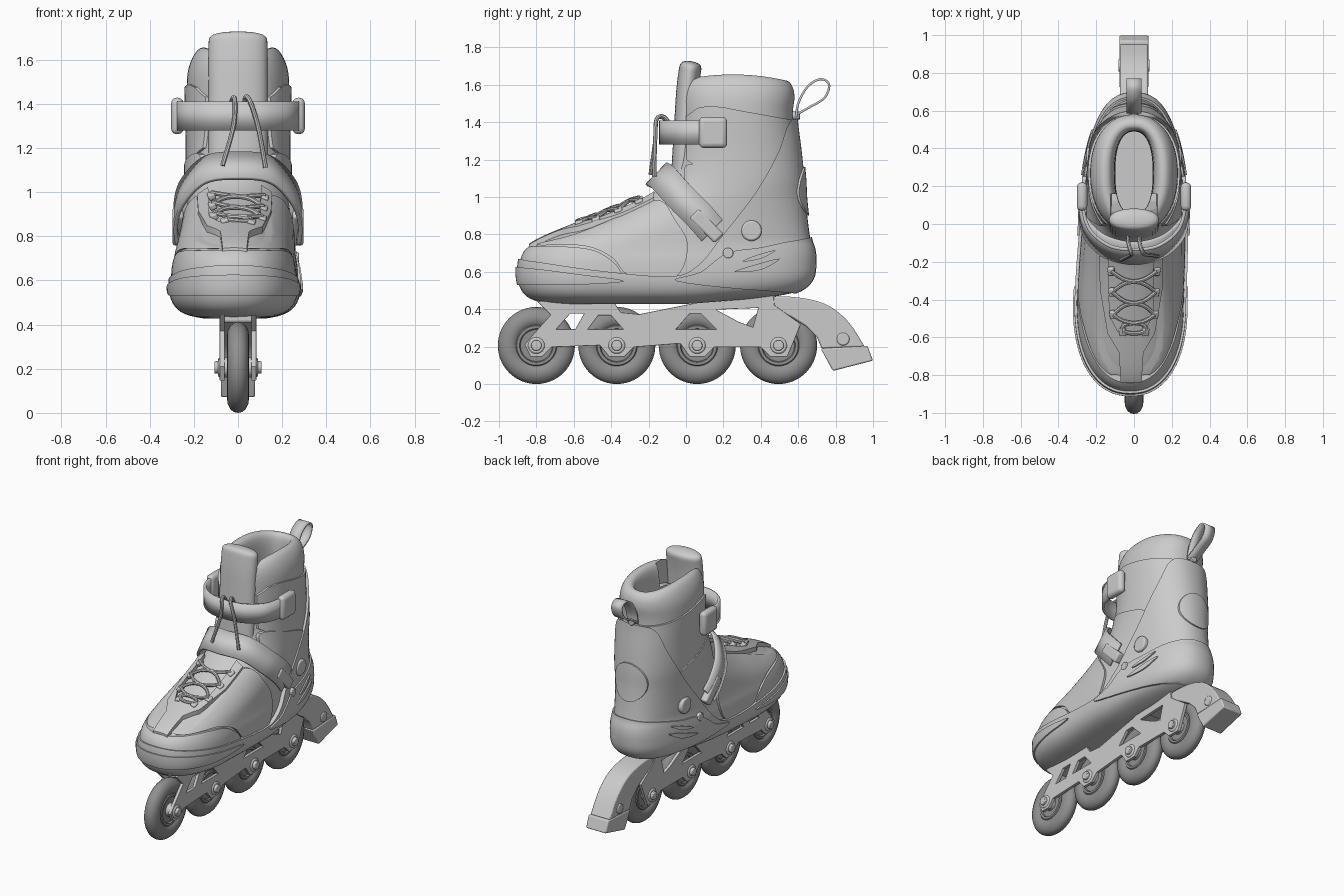
import bpy, bmesh, math
from mathutils import Vector
from mathutils.bvhtree import BVHTree

if "Cube" in bpy.data.objects:
    bpy.data.objects.remove(bpy.data.objects["Cube"])


def smooth(P, n=5, closed=False):
    """Catmull-Rom through a list of tuples."""
    m, out = len(P), []
    for i in range(m if closed else m - 1):
        q = [P[(i + k) % m] if closed else P[min(max(i + k, 0), m - 1)] for k in (-1, 0, 1, 2)]
        for s in range(n):
            t = s / n
            out.append(tuple(b + .5 * t * (c - a + t * (2*a - 5*b + 4*c - d + t * (3*(b - c) + d - a)))
                             for a, b, c, d in zip(*q)))
    return out if closed else out + [tuple(P[-1])]


def add(name, bm):
    bmesh.ops.recalc_face_normals(bm, faces=bm.faces)
    me = bpy.data.meshes.new(name)
    bm.to_mesh(me)
    bm.free()
    ob = bpy.data.objects.new(name, me)
    bpy.context.collection.objects.link(ob)
    return ob


def prism(name, poly, axis, lo, hi):
    """Extrude a 2D outline along x (yz outline), y (xz outline) or z (xy outline)."""
    bm = bmesh.new()
    put = {'x': lambda a, b: (lo, a, b), 'y': lambda a, b: (a, lo, b), 'z': lambda a, b: (a, b, lo)}[axis]
    f = bm.faces.new([bm.verts.new(put(*p)) for p in poly])
    r = bmesh.ops.extrude_face_region(bm, geom=[f])
    d = Vector([(hi - lo) * (axis == c) for c in 'xyz'])
    bmesh.ops.translate(bm, vec=d, verts=[v for v in r['geom'] if isinstance(v, bmesh.types.BMVert)])
    return add(name, bm)


def bake(ob):
    me = bpy.data.meshes.new_from_object(ob.evaluated_get(bpy.context.evaluated_depsgraph_get()))
    new = bpy.data.objects.new(ob.name + "_part", me)
    new.matrix_world = ob.matrix_basis.copy()
    bpy.context.collection.objects.link(new)
    name = ob.name
    bpy.data.objects.remove(ob)
    new.name = name
    return new


def boolean(ob, cutter, op):
    m = ob.modifiers.new("cut", 'BOOLEAN')
    m.operation, m.solver, m.object = op, 'EXACT', cutter
    ob = bake(ob)
    bpy.data.objects.remove(cutter)
    return ob


# Boot cross-sections: z, front y, back y, half width, widest y, front and back exponents
KEYS = [(.455, -.70, .45, .13, -.35, 2.2, 2.4), (.47, -.79, .55, .20, -.40, 2.3, 2.5),
        (.50, -.845, .61, .245, -.42, 2.3, 2.6), (.56, -.872, .65, .266, -.42, 2.3, 2.6),
        (.65, -.872, .66, .265, -.40, 2.3, 2.6), (.71, -.845, .656, .255, -.35, 2.3, 2.6),
        (.76, -.77, .64, .248, -.25, 2.3, 2.5), (.82, -.63, .63, .242, -.10, 2.2, 2.4),
        (.90, -.43, .62, .235, .05, 2.1, 2.3), (1.0, -.21, .61, .23, .18, 2.1, 2.2),
        (1.1, -.10, .605, .227, .25, 2.2, 2.2), (1.25, -.055, .59, .226, .27, 2.2, 2.2),
        (1.42, -.045, .57, .232, .27, 2.2, 2.2), (1.54, -.045, .58, .228, .27, 2.2, 2.2),
        (1.62, -.03, .57, .20, .27, 2.3, 2.3), (1.655, .0, .54, .16, .27, 2.3, 2.3),
        (1.62, .04, .5, .115, .27, 2.4, 2.4), (1.45, .05, .49, .10, .27, 2.4, 2.4),
        (1.0, .05, .49, .10, .27, 2.4, 2.4)]
N = 72


def boot_bm(off=0):
    bm, rings = bmesh.new(), []
    for z, yf, yb, hw, ym, nf, nb in smooth(KEYS, 4):
        ring = []
        for i in range(N):
            c, s = math.cos(2*math.pi*i/N), math.sin(2*math.pi*i/N)
            e = 2 / (nb if s > 0 else nf)
            x = hw * math.copysign(abs(c)**e, c)
            y = ym + (yb - ym if s > 0 else ym - yf) * math.copysign(abs(s)**e, s)
            x -= .02 * min(1, max(0, -y / .4))
            zz = z + .06 * max(0, min(1, y / .6)) * max(0, 1 - (z - .42) / .2)
            zz -= .035 * ((y - .25) / .3)**2 * max(0, z - 1.5) / .15
            ring.append(bm.verts.new((x, y, zz)))
        rings.append(ring)
    for a, b in zip(rings, rings[1:]):
        for i in range(N):
            bm.faces.new((a[i], a[(i+1) % N], b[(i+1) % N], b[i]))
    bm.faces.new(rings[0])
    bm.faces.new(rings[-1])
    bmesh.ops.recalc_face_normals(bm, faces=bm.faces)
    bm.normal_update()
    for co, v in [(v.co + v.normal * off, v) for r in rings[:58] for v in r]:
        v.co = co
    return bm


def panel(name, off, poly, axis='x', lo=-1, hi=1, round_it=True):
    """Layer of the boot surface, raised by off, trimmed to an outline."""
    cutter = prism("cutter", smooth(poly, 5, True) if round_it else poly, axis, lo, hi)
    return boolean(add(name, boot_bm(off)), cutter, 'INTERSECT')


tree = BVHTree.FromBMesh(boot_bm())
body = add("boot_liner", boot_bm())
slot = prism("cutter", [(-.10, 1.2), (.10, 1.2), (.12, 1.5), (.13, 1.8), (-.13, 1.8), (-.12, 1.5)], 'y', -.3, .16)
boolean(body, slot, 'DIFFERENCE')

# Shell, cuff and upper layers
panel("outer_shell", .028, [(-1.1, .3), (-1.1, .68), (-.85, .66), (-.5, .61), (-.1, .575), (.06, .63), (.2, .8),
      (.37, 1.02), (.49, 1.23), (.55, 1.39), (.62, 1.42), (.9, 1.42), (.9, .3)])
panel("toe_bumper", .037, [(-1.1, .53), (-1.1, .63), (-.85, .62), (-.6, .59), (-.33, .55), (-.6, .53), (-.85, .53)])
panel("heel_cup", .038, [(-.05, .55), (.08, .6), (.22, .7), (.4, .73), (.6, .77), (.85, .79), (.85, .5), (.4, .5)])
panel("heel_ridge", .047, [(.26, .60), (.36, .635), (.5, .67), (.4, .61)])
panel("upper_heel_ridge", .047, [(.30, .655), (.38, .69), (.48, .715), (.40, .67)])
panel("toe_cap", .016, [(-1.1, .6), (-1.1, .735), (-.85, .735), (-.65, .735), (-.48, .71), (-.36, .62), (-.4, .55), (-.9, .55)])
panel("side_quarter", .014, [(-.8, .745), (-.6, .80), (-.35, .90), (-.15, .985), (-.06, .88), (.01, .74), (-.06, .57),
      (-.3, .58), (-.4, .68), (-.55, .74)])
panel("ankle_panel", .011, [(.0, 1.2), (.0, 1.43), (.06, 1.475), (.12, 1.487), (.2, 1.48), (.3, 1.46), (.58, 1.41),
      (.8, 1.40), (.8, 1.1), (.3, 1.0)], round_it=False)
panel("ankle_wing", .018, [(.02, 1.0), (.0, 1.17), (.2, 1.13), (.42, 1.03), (.35, .82), (.12, .8)])
panel("heel_window", .038, [(.125 * math.cos(a * math.pi / 14), 1.03 + .13 * math.sin(a * math.pi / 14))
      for a in range(28)], 'y', .45, 1, False)
half = [(.17, -.17), (.165, -.35), (.125, -.58), (.065, -.68), (.055, -.84)]
inner = [(.07, -.57), (.115, -.48), (.12, -.17)]
panel("lace_facing", .026, [(x - .015, y) for x, y in half + [(-x, y) for x, y in half[::-1]]
      + [(-x, y) for x, y in inner[::-1]] + inner], 'z', .72, 1.3, False)


def ribbon(name, path, w, thick, n=8):
    """Flat strap swept along a path; w is the half-width vector."""
    bm, w = bmesh.new(), Vector(w)
    rows = [(bm.verts.new(Vector(p) - w), bm.verts.new(Vector(p) + w)) for p in smooth(path, n)]
    for a, b in zip(rows, rows[1:]):
        bm.faces.new((a[0], a[1], b[1], b[0]))
    ob = add(name, bm)
    m = ob.modifiers.new("thickness", 'SOLIDIFY')
    m.thickness, m.offset = thick, 0
    return ob


def both(path):
    return path + [(-x, y, z) for x, y, z in path[-2::-1]]


# Tongue, straps and pull loop
tongue = ribbon("tongue", [(0, -.03, .98), (0, -.015, 1.2), (0, .0, 1.45), (0, .01, 1.6), (0, .03, 1.73)],
                (.145, 0, 0), .13, 2)
tongue.modifiers.new("round", 'SUBSURF').levels = 3
tongue.modifiers["round"].render_levels = 3
ribbon("ankle_strap", both([(.262, .21, 1.345), (.272, .1, 1.345), (.235, -.03, 1.345), (.13, -.115, 1.345), (0, -.135, 1.345)]),
       (0, 0, .065), .018)
ribbon("instep_strap", both([(.275, .14, .82), (.282, .07, .90), (.25, -.03, 1.0), (.15, -.12, 1.10), (0, -.155, 1.12)]),
       (0, .056, .058), .018)
ribbon("pull_loop", [(0, .59, 1.43), (0, .60, 1.50), (0, .65, 1.59), (0, .72, 1.63), (0, .765, 1.60), (0, .74, 1.53),
       (0, .66, 1.48), (0, .59, 1.44)], (.04, 0, 0), .012)


def box(name, loc, size, rot=(0, 0, 0), bevel=.012):
    bpy.ops.mesh.primitive_cube_add(size=1, location=loc, rotation=rot)
    ob = bpy.context.object
    ob.name = name
    ob.scale = size
    bpy.ops.object.transform_apply(location=False, rotation=False, scale=True)
    m = ob.modifiers.new("bevel", 'BEVEL')
    m.width, m.segments = bevel, 3
    return ob


def disc(name, loc, r, depth, axis='x', sides=32):
    rot = (0, math.pi/2, 0) if axis == 'x' else (math.pi/2, 0, 0)
    bpy.ops.mesh.primitive_cylinder_add(vertices=sides, radius=r, depth=depth, location=loc, rotation=rot)
    ob = bpy.context.object
    ob.name = name
    m = ob.modifiers.new("bevel", 'BEVEL')
    m.width, m.segments, m.limit_method = min(r, depth) * .2, 2, 'ANGLE'
    return ob


# Buckles and rivets on both sides
for s in (1, -1):
    box("ankle_buckle", (s * .275, .145, 1.345), (.055, .15, .165), bevel=.024)
    box("instep_buckle", (s * .272, .11, .845), (.05, .07, .19), (math.radians(45), 0, 0))
    for y, z, r in ((.35, .82, .055), (.225, .70, .028)):
        p = tree.ray_cast(Vector((s, y, z)), Vector((-s, 0, 0)))[0]
        disc("cuff_rivet", p + Vector((s * .02, 0, 0)), r, .05)
disc("heel_rivet", (0, .59, 1.435), .022, .04, 'y')


def cord(name, pts, r=.011):
    cu = bpy.data.curves.new(name, 'CURVE')
    cu.dimensions, cu.bevel_depth, cu.bevel_resolution, cu.use_fill_caps = '3D', r, 2, True
    pts = smooth(pts, 6)
    sp = cu.splines.new('POLY')
    sp.points.add(len(pts) - 1)
    for q, p in zip(sp.points, pts):
        q.co = (*p, 1)
    ob = bpy.data.objects.new(name, cu)
    bpy.context.collection.objects.link(ob)
    return bake(ob)


def on_top(x, y, lift):
    return tuple(tree.ray_cast(Vector((x, y, 1.9)), Vector((0, 0, -1)))[0] + Vector((0, 0, lift)))


# Criss-cross laces, eyelets and loose ends
rows = [(-.57, .06), (-.48, .11), (-.36, .115), (-.25, .12)]
for s in (1, -1):
    for i in range(3):
        (y0, x0), (y1, x1) = rows[i], rows[i + 1]
        cord("lace", [on_top(s * x0, y0, .035), on_top(s * .05, .6*y0 + .4*y1, .03),
                      on_top(-s * .05, .4*y0 + .6*y1, .03), on_top(-s * x1, y1, .04)])
    for y, x in rows:
        box("lace_eyelet", on_top(s * x, y, .026), (.035, .045, .03), (.4, s * .4, 0), .008)
cord("lace", [on_top(-.06, -.57, .035), on_top(0, -.58, .03), on_top(.06, -.57, .035)])
cord("lace_end_left", [(-.03, -.05, 1.25), (-.03, -.10, 1.40), (-.015, -.155, 1.42), (-.02, -.165, 1.3), (-.07, -.19, 1.12)])
cord("lace_end_right", [(.03, -.05, 1.25), (.03, -.10, 1.41), (.05, -.155, 1.42), (.09, -.165, 1.3), (.125, -.17, 1.11)])

# Frame side plates with cut-outs
outline = [(-.86, .21), (-.83, .15), (-.77, .15), (-.72, .2), (-.46, .21), (-.41, .15), (-.33, .15), (-.28, .2),
           (-.03, .22), (.02, .15), (.10, .15), (.15, .2), (.40, .2), (.45, .15), (.54, .15), (.57, .22), (.61, .32),
           (.47, .42), (.46, .52), (.2, .5), (.1, .44), (-.25, .37), (-.35, .38), (-.39, .44), (-.79, .44), (-.72, .37), (-.8, .28)]
holes = [[(-.70, .29), (-.59, .29), (-.54, .38), (-.62, .38)], [(-.53, .29), (-.33, .29), (-.40, .37), (-.47, .37)],
         [(-.06, .29), (.17, .29), (.08, .38), (.02, .38)], [(.15, .40), (.28, .33), (.36, .30), (.39, .41)]]
for s in (1, -1):
    cu = bpy.data.curves.new("frame", 'CURVE')
    cu.dimensions, cu.fill_mode, cu.extrude, cu.bevel_depth = '2D', 'BOTH', .008, .003
    for loop in [outline] + holes:
        sp = cu.splines.new('POLY')
        sp.points.add(len(loop) - 1)
        sp.use_cyclic_u = True
        for q, p in zip(sp.points, loop):
            q.co = (*p, 0, 1)
    ob = bpy.data.objects.new("frame_plate", cu)
    bpy.context.collection.objects.link(ob)
    ob.rotation_euler, ob.location = (math.pi/2, 0, math.pi/2), (s * .072, 0, 0)
    bake(ob)
box("front_mount", (0, -.58, .428), (.14, .36, .04))
box("rear_mount", (0, .33, .47), (.14, .26, .09))

# Wheels
dark = bpy.data.materials.new("rubber")
dark.diffuse_color = (.28, .28, .28, 1)
dark.use_nodes = True
dark.node_tree.nodes["Principled BSDF"].inputs["Base Color"].default_value = dark.diffuse_color
prof = [(.03, .02), (.03, .085), (.042, .09), (.042, .105), (.036, .11), (.044, .122), (.05, .14), (.047, .165), (.035, .189), (.018, .202)]
prof += [(0, .206)] + [(-x, r) for x, r in prof[::-1]]
for y in (-.80, -.37, .06, .495):
    bm = bmesh.new()
    vs = [bm.verts.new((x, 0, r)) for x, r in prof]
    es = [bm.edges.new(e) for e in zip(vs, vs[1:])]
    bmesh.ops.spin(bm, geom=vs + es, cent=(0, 0, 0), axis=(1, 0, 0), angle=2*math.pi, steps=56)
    bmesh.ops.remove_doubles(bm, verts=bm.verts, dist=.0005)
    wheel = add("wheel", bm)
    wheel.location = (0, y, .206)
    wheel.data.materials.append(dark)
    disc("axle", (0, y, .206), .045, .18)
    disc("axle_bolt", (0, y, .206), .028, .215)

# Heel brake
arm = prism("brake_arm", smooth([(.44, .41), (.46, .465), (.62, .46), (.76, .42), (.87, .33), (.955, .2)], 4)
            + [(.725, .19), (.70, .25), (.64, .31), (.56, .36)], 'x', -.075, .075)
pad = prism("brake_pad", [(.72, .19), (.97, .205), (1.0, .125), (.785, .07)], 'x', -.078, .078)
for ob in (arm, pad):
    m = ob.modifiers.new("bevel", 'BEVEL')
    m.width, m.segments = .008, 2
disc("brake_bolt", (0, .84, .24), .034, .165)

bpy.ops.object.select_all(action='DESELECT')
for ob in bpy.context.scene.objects:
    if ob.type == 'MESH':
        ob.select_set(True)
        bpy.context.view_layer.objects.active = ob
bpy.ops.object.shade_smooth_by_angle(angle=math.radians(35))
